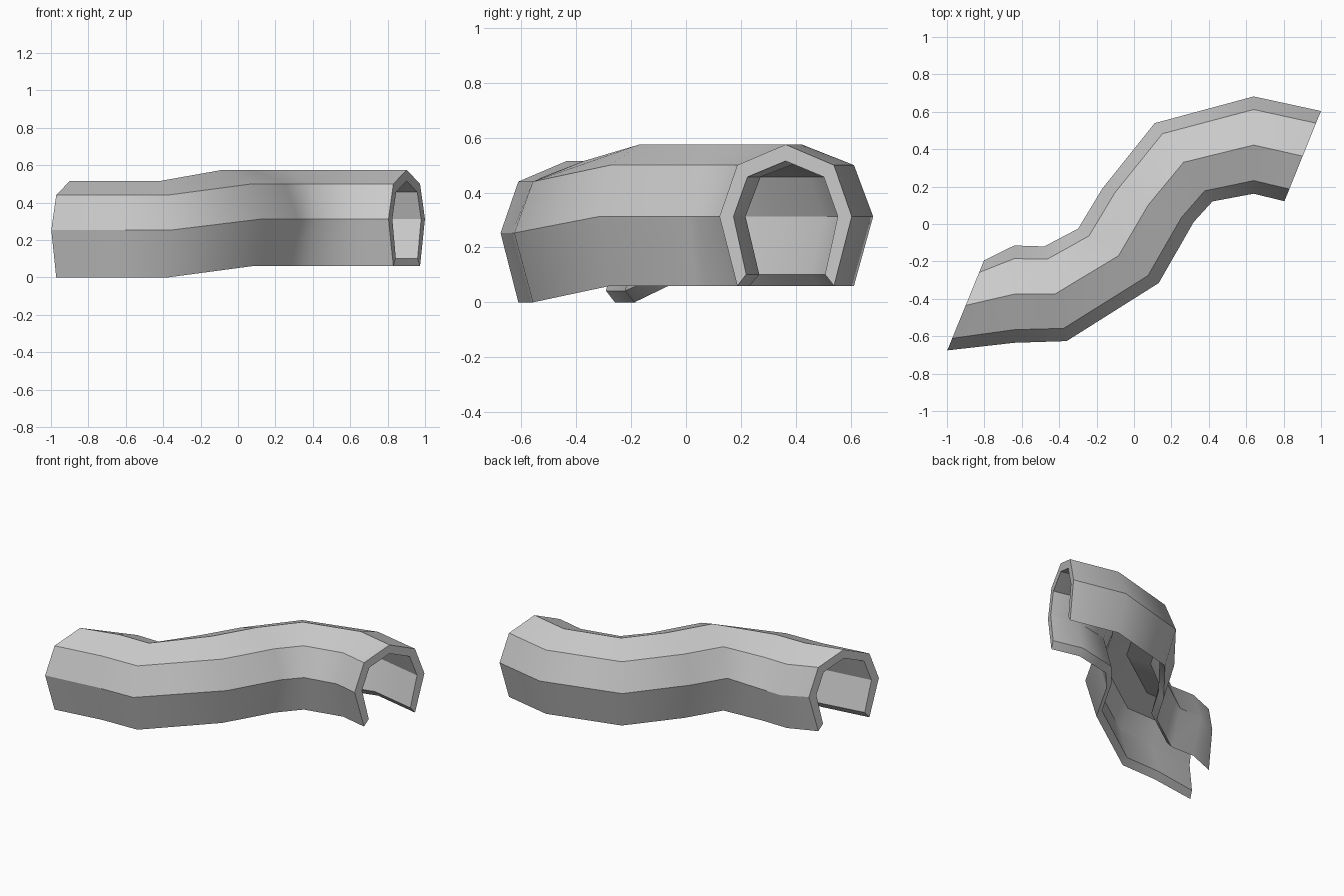
import bpy, bmesh
from mathutils import Vector

if "Cube" in bpy.data.objects:
    bpy.data.objects.remove(bpy.data.objects["Cube"])

# Path stations: centre x, y, base z, direction of the cross-section (towards the back side)
STATIONS = [
    (-0.90, -0.435, 0.00, (0.098, 0.240)),
    (-0.64, -0.375, 0.00, (0, 1)),
    (-0.42, -0.373, 0.00, (-0.06, 0.253)),
    (-0.083, -0.17, 0.06, (-0.215, 0.145)),
    (0.075, 0.10, 0.06, (-0.245, 0.09)),
    (0.265, 0.33, 0.06, (-0.155, 0.21)),
    (0.64, 0.422, 0.06, (0, 1)),
    (0.902, 0.363, 0.06, (0.098, 0.242)),
]


def arch(half):
    """Mirror a half profile (foot to ridge) into a full open arch."""
    return [(-u, h) for u, h in half] + [(u, h) for u, h in reversed(half[:-1])]


outer = arch([(0.19, 0), (0.26, 0.253), (0.19, 0.44), (0, 0.515)])
inner = arch([(0.155, 0.042), (0.205, 0.253), (0.15, 0.397), (0, 0.455)])
profile = outer + inner[::-1]
n, k = len(profile), len(outer)

# Sweep the profile along the path
bm = bmesh.new()
rings = []
for x, y, z, d in STATIONS:
    side = Vector((d[0], d[1], 0)).normalized()
    rings.append([bm.verts.new(Vector((x, y, z + h)) + side * u) for u, h in profile])
for a, b in zip(rings, rings[1:]):
    for i in range(n):
        j = (i + 1) % n
        bm.faces.new((a[i], a[j], b[j], b[i]))

# Rims at both open ends
for r in (rings[0], rings[-1]):
    for i in range(k - 1):
        bm.faces.new((r[i], r[i + 1], r[n - 2 - i], r[n - 1 - i]))
bmesh.ops.recalc_face_normals(bm, faces=bm.faces)

# Smooth along the length, crisp along the profile corners and end rims
for f in bm.faces:
    f.smooth = True
for e in bm.edges:
    e.smooth = False
for r in rings[1:-1]:
    for i in range(n):
        bm.edges.get((r[i], r[(i + 1) % n])).smooth = True

mesh = bpy.data.meshes.new("curved_tunnel")
bm.to_mesh(mesh)
bm.free()
bpy.context.collection.objects.link(bpy.data.objects.new("curved_tunnel", mesh))
